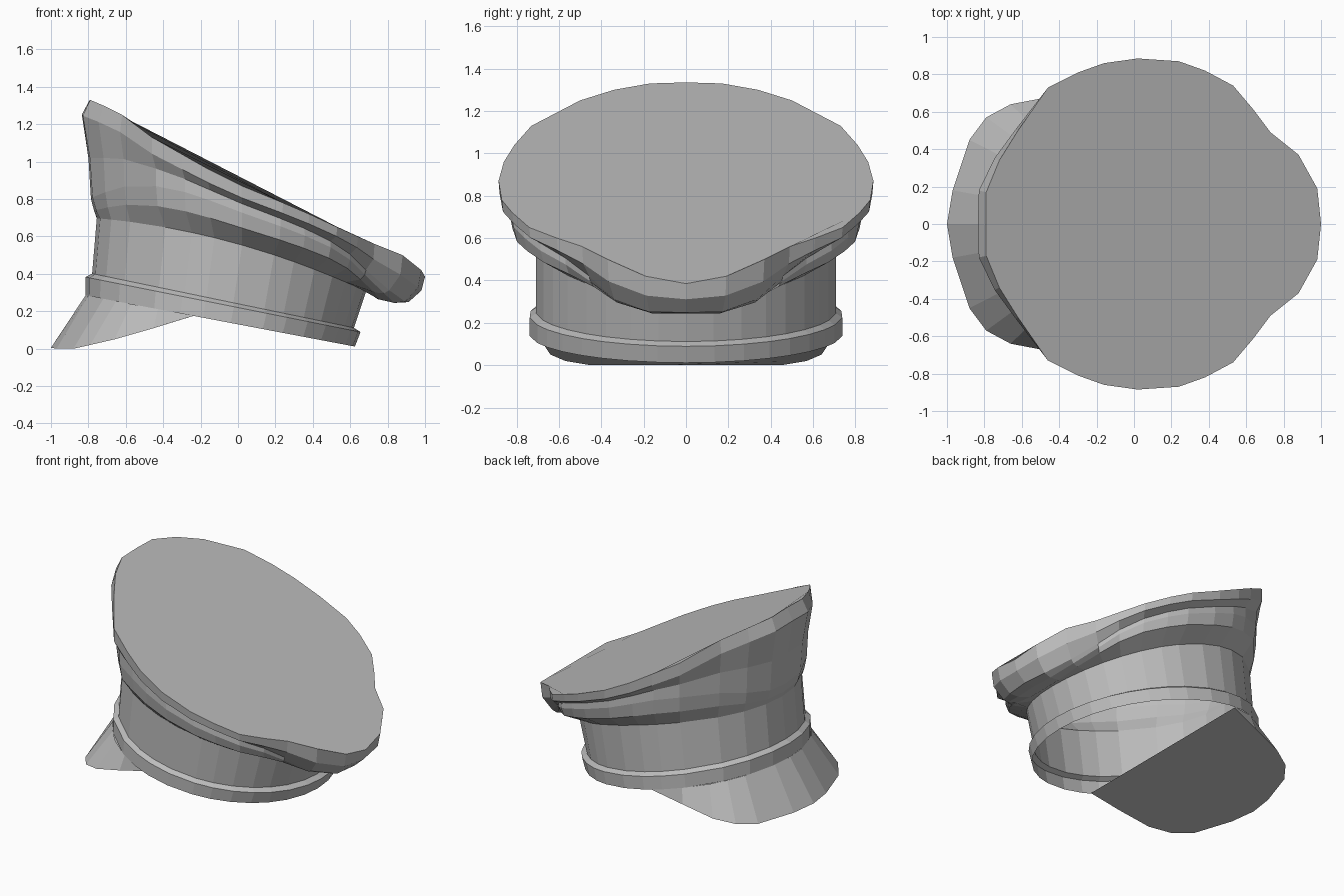
import bpy
from math import atan2, cos, sin

if "Cube" in bpy.data.objects:
    bpy.data.objects.remove(bpy.data.objects["Cube"])

grey = bpy.data.materials.new("plain_grey")
grey.use_nodes = True
grey.diffuse_color = (0.5, 0.5, 0.5, 1)
grey.node_tree.nodes["Principled BSDF"].inputs["Base Color"].default_value = (0.5, 0.5, 0.5, 1)


def mirrored(half):
    """Close a half outline across the y = 0 plane."""
    return half + [(x, -y, z) for x, y, z in reversed(half) if y > 0]


def make(name, verts, faces):
    mesh = bpy.data.meshes.new(name)
    mesh.from_pydata(verts, [], faces)
    mesh.materials.append(grey)
    obj = bpy.data.objects.new(name, mesh)
    bpy.context.collection.objects.link(obj)
    return obj


def loft(name, rings, closed=True, cap=False):
    n = len(rings[0])
    verts = [p for ring in rings for p in ring]
    faces = []
    for r in range(len(rings) - 1):
        for i in range(n if closed else n - 1):
            j = (i + 1) % n
            a, b = r * n, (r + 1) * n
            faces.append((a + i, b + i, b + j, a + j))
    if cap:
        faces.append(tuple(range(n)))
    return make(name, verts, faces)


# Crown rim, from the front of the hat to the back
rim = [(-.79, 0, 1.335), (-.79, .17, 1.33), (-.72, .34, 1.30), (-.62, .50, 1.25),
       (-.46, .73, 1.13), (-.30, .81, 1.04), (-.16, .86, .96), (.02, .885, .87),
       (.24, .87, .78), (.38, .82, .72), (.53, .74, .65), (.64, .61, .60),
       (.73, .49, .56), (.88, .37, .50), (.98, .19, .42), (1, 0, .385)]
angles = [atan2(y, x + .05) for x, y, z in rim]


def ellipse(cx, rx, ry, height, angs=angles):
    pts = []
    for a in angs:
        x, y = cx + rx * cos(a), ry * sin(a)
        pts.append((x, max(y, 0) if y > 1e-6 else 0, height(x)))
    return pts


wall_top = ellipse(-.035, .72, .71, lambda x: .56 - .28 * x - .13 * x * x)


def crown_ring(front, side, back, bulge):
    """Blend rim to wall top; each pair is (inward, downward) share."""
    ring = []
    for p, q, a in zip(rim, wall_top, angles):
        c = cos(a)
        f, k = max(-c, 0) ** 2, max(c, 0) ** 8
        h, v = [f * u + k * w + (1 - f - k) * s for u, s, w in zip(front, side, back)]
        o = bulge * f * f
        ring.append((p[0] + (q[0] - p[0]) * h + o * c,
                     p[1] + (q[1] - p[1]) * h + o * sin(a) * (p[1] > 0),
                     p[2] + (q[2] - p[2]) * v))
    return ring


# Crown: flat top, lip, groove and drooping roll
levels = [((0, .13), (.03, .2), (.06, .95), .045),
          ((.3, .5), (.3, .3), (.28, 1.75), .02),
          ((.4, .84), (.28, .45), (.5, 1.8), .01),
          ((.6, .94), (.37, .71), (.8, 1.55), 0)]
rings = [rim] + [crown_ring(*lv) for lv in levels] + [wall_top]
loft("crown", [mirrored(r) for r in rings], cap=True)

# Upright wall
wall_low = ellipse(-.08, .70, .71, lambda x: .24 - .207 * x)
loft("wall", [mirrored(wall_top), mirrored(wall_low)])

# Band with a sloped ledge on top
band_top = ellipse(-.08, .735, .74, lambda x: .22 - .2 * x)
band_low = ellipse(-.095, .72, .74, lambda x: .13 - .19 * x)
loft("band", [mirrored(wall_low), mirrored(band_top), mirrored(band_low)])

# Visor: sloped top and flat closed underside
edge = [(-1, 0, .005), (-.97, .18, 0), (-.88, .45, 0), (-.79, .57, .02),
        (-.66, .64, .05), (-.45, .68, .11), (-.24, .715, .175)]
inner = ellipse(-.095, .72, .74, lambda x: .13 - .19 * x,
                [atan2(y, x + .095) for x, y, z in edge])


def arc(half):
    return [(x, -y, z) for x, y, z in reversed(half) if y > 0] + half


loft("visor_top", [arc(inner), arc(edge)], closed=False)
under = arc(edge)
make("visor_underside", under, [tuple(range(len(under)))])
